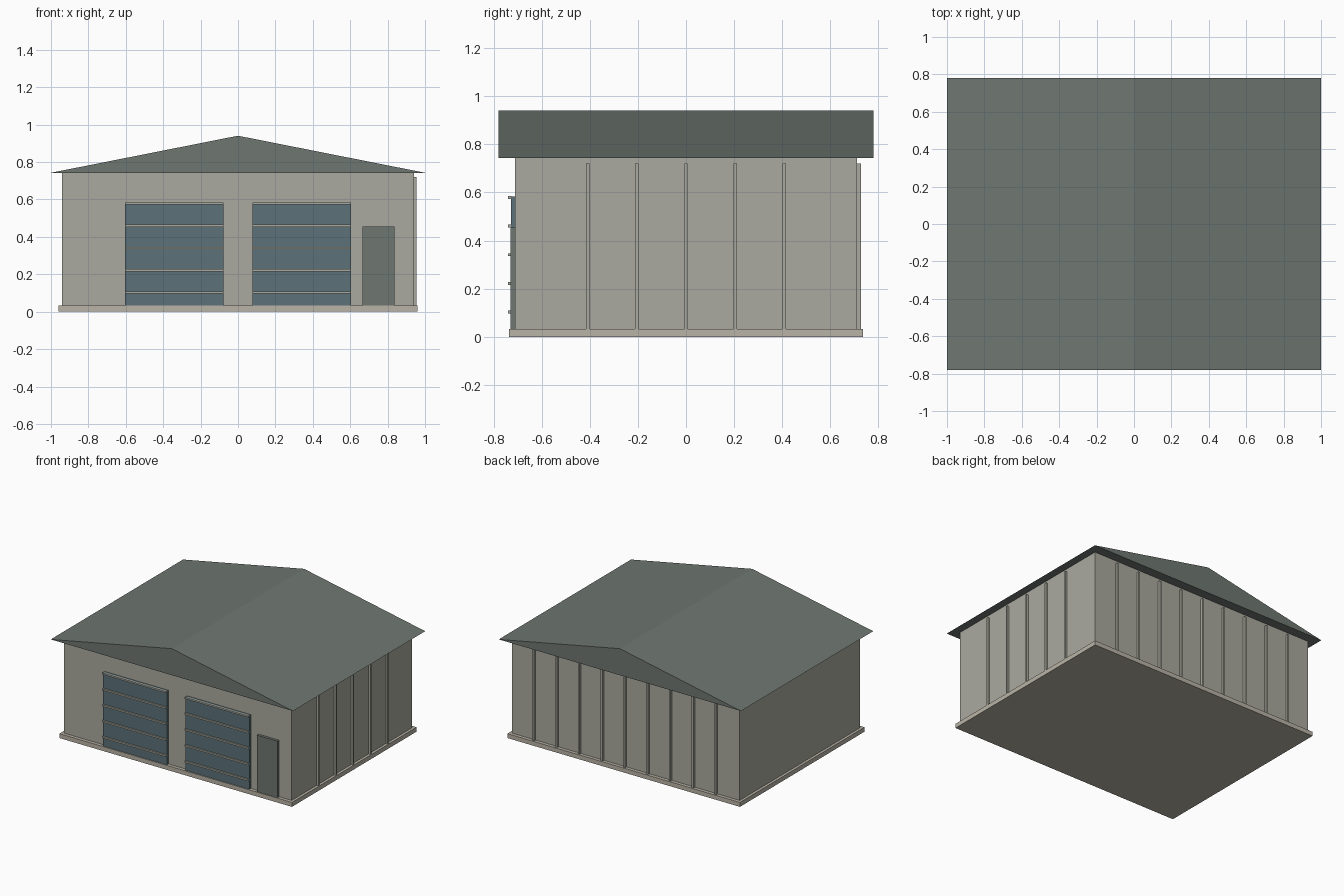
import bpy, bmesh

if "Cube" in bpy.data.objects:
    bpy.data.objects.remove(bpy.data.objects["Cube"])


def material(name, rgb):
    m = bpy.data.materials.new(name)
    m.diffuse_color = (*[(c / 255) ** 2.2 for c in rgb], 1)
    m.use_nodes = True
    m.node_tree.nodes["Principled BSDF"].inputs["Base Color"].default_value = m.diffuse_color
    return m


WALL = material("wall_paint", (168, 168, 158))
SLAB = material("concrete", (184, 178, 165))
ROOF = material("roof_sheet", (110, 118, 112))
DOOR = material("door_blue", (92, 113, 120))


def add_object(name, bm, mat):
    bmesh.ops.recalc_face_normals(bm, faces=bm.faces)
    mesh = bpy.data.meshes.new(name)
    bm.to_mesh(mesh)
    bm.free()
    mesh.materials.append(mat)
    bpy.context.collection.objects.link(bpy.data.objects.new(name, mesh))


def box(name, x, y, z, mat):
    """Box from (min, max) ranges on each axis."""
    bm = bmesh.new()
    bmesh.ops.create_cube(bm, size=1)
    for v in bm.verts:
        v.co = [r[0] if c < 0 else r[1] for c, r in zip(v.co, (x, y, z))]
    add_object(name, bm, mat)


BASE, EAVE, RIDGE = 0.033, 0.743, 0.941
WX, WY = 0.94, 0.71

# Floor slab and wall block
box("floor_slab", (-0.96, 0.96), (-0.735, 0.735), (0, BASE), SLAB)
box("walls", (-WX, WX), (-WY, WY), (BASE, EAVE), WALL)

# Gable roof: triangular profile extruded along y
bm = bmesh.new()
profile = [bm.verts.new((x, -0.78, z)) for x, z in ((-1, EAVE), (1, EAVE), (0, RIDGE))]
face = bm.faces.new(profile)
ext = bmesh.ops.extrude_face_region(bm, geom=[face], use_keep_orig=True)
for v in ext["geom"]:
    if isinstance(v, bmesh.types.BMVert):
        v.co.y = 0.78
add_object("gable_roof", bm, ROOF)

# Two sectional garage doors with raised slats
for side, x in (("left", (-0.603, -0.078)), ("right", (0.078, 0.603))):
    box(f"garage_door_{side}", x, (-0.728, -WY), (BASE, 0.583), DOOR)
    for i in range(5):
        z = 0.103 + i * 0.119
        box(f"door_slat_{side}_{i + 1}", x, (-0.74, -0.726), (z - 0.006, z + 0.006), WALL)

# Side entrance door
box("entrance_door", (0.666, 0.837), (-0.73, -WY), (BASE, 0.455), ROOF)

# Cladding ribs on the right and back walls
for i in range(-2, 3):
    y = i * 0.204
    box(f"right_rib_{i + 3}", (WX, 0.955), (y - 0.007, y + 0.007), (BASE, 0.72), WALL)
for i in range(-4, 5):
    x = i * 0.188
    box(f"back_rib_{i + 5}", (x - 0.007, x + 0.007), (WY, 0.728), (BASE, 0.72), WALL)
